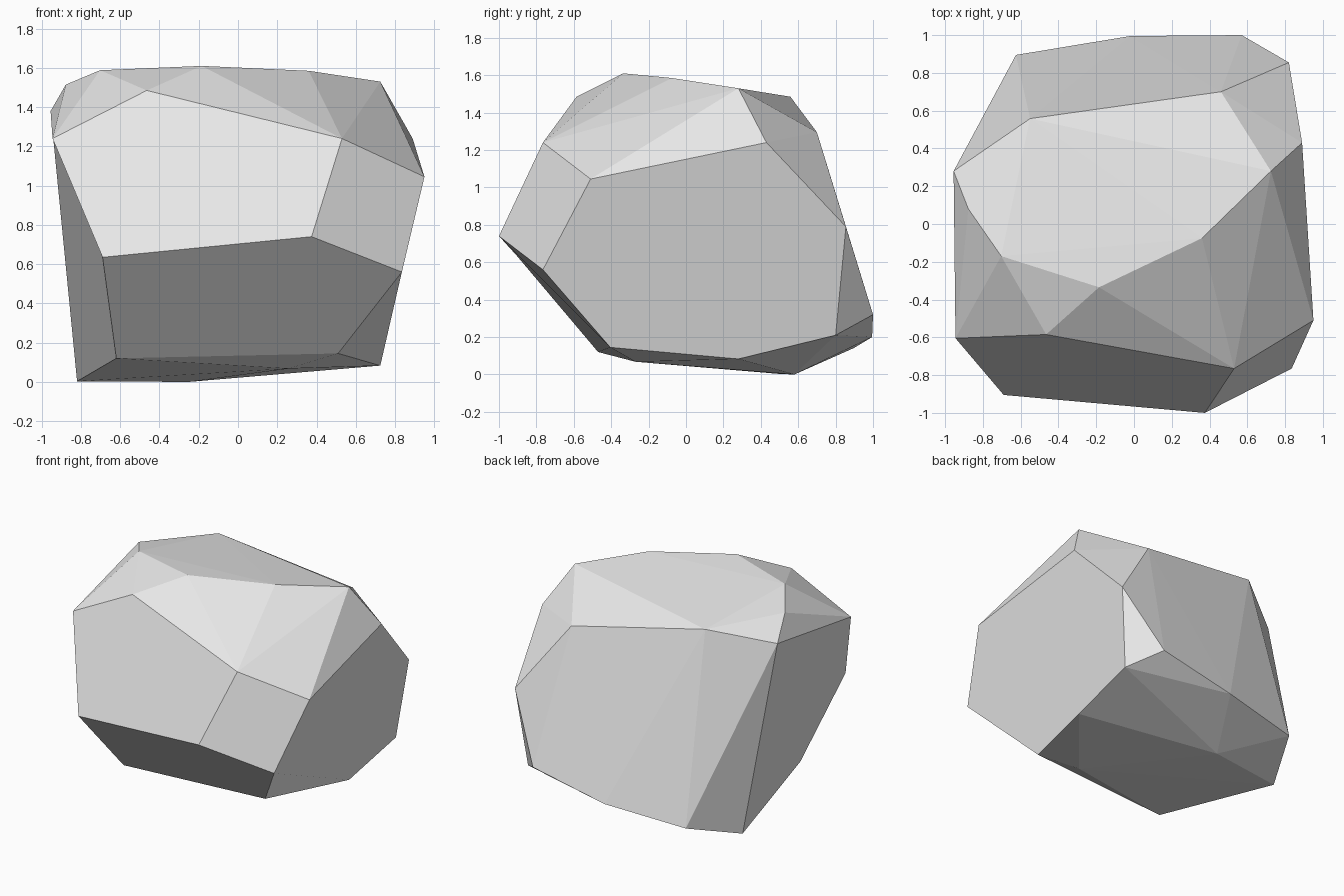
import bpy
import bmesh

# Start without the default cube
default_cube = bpy.data.objects.get("Cube")
if default_cube:
    bpy.data.objects.remove(default_cube, do_unlink=True)

# Corners of the stone, grouped by the side they belong to
front_corners = {
    "A": (-.69, -.905, .635), "B": (.375, -1, .74), "C": (.53, -.765, 1.24),
    "D": (-.465, -.585, 1.485), "E": (-.945, -.605, 1.24),
    "F": (.95, -.51, 1.045), "G": (.835, -.765, .56),
}
base_corners = {
    "H": (.725, .28, .083), "I": (.51, -.405, .145), "J": (-.62, -.47, .12),
    "K": (-.82, .5, .003), "L": (-.25, .58, 0), "S": (.26, -.27, .068),
}
back_corners = {
    "N": (.89, .43, 1.24), "O": (.82, .855, .79), "P": (.75, .8, .21),
    "Q": (-.625, .895, .14), "T": (-.02, .995, .2), "U": (.57, 1, .32),
}
top_corners = {
    "M": (-.185, -.335, 1.61), "V": (.36, -.075, 1.585), "W": (.725, .28, 1.53),
    "R": (-.955, .28, 1.38), "X": (-.877, .08, 1.515), "Y": (-.703, -.17, 1.588),
    "Z": (.46, .7, 1.295), "a": (-.55, .558, 1.485),
}
corners = {**front_corners, **base_corners, **back_corners, **top_corners}

# Broad chiselled facets, each a single polygon
broad_facets = {
    "front": "ABCDE",
    "front_undercut": "ABGIJ",
    "front_bevel": "BCFG",
    "positive_x_side": "FGIHPON",
    "negative_x_side": "EAJKR",
}


def build_stone(name, material):
    """Wrap a hull around the corners and merge the broad facets."""
    bm = bmesh.new()
    verts = {key: bm.verts.new(co) for key, co in corners.items()}
    bmesh.ops.convex_hull(bm, input=list(verts.values()))

    for letters in broad_facets.values():
        members = {verts[key] for key in letters if verts[key].is_valid}
        faces = [f for f in bm.faces if members.issuperset(f.verts)]
        if len(faces) > 1:
            bmesh.ops.dissolve_faces(bm, faces=faces, use_verts=False)

    bmesh.ops.recalc_face_normals(bm, faces=bm.faces[:])
    mesh = bpy.data.meshes.new(name)
    bm.to_mesh(mesh)
    bm.free()
    mesh.materials.append(material)
    stone = bpy.data.objects.new(name, mesh)
    bpy.context.collection.objects.link(stone)
    return stone


# Pale grey stone colour
stone_grey = bpy.data.materials.new("stone_grey")
stone_grey.use_nodes = True
colour = (.8, .8, .8, 1)
stone_grey.diffuse_color = colour
stone_grey.node_tree.nodes["Principled BSDF"].inputs["Base Color"].default_value = colour

build_stone("boulder", stone_grey)
